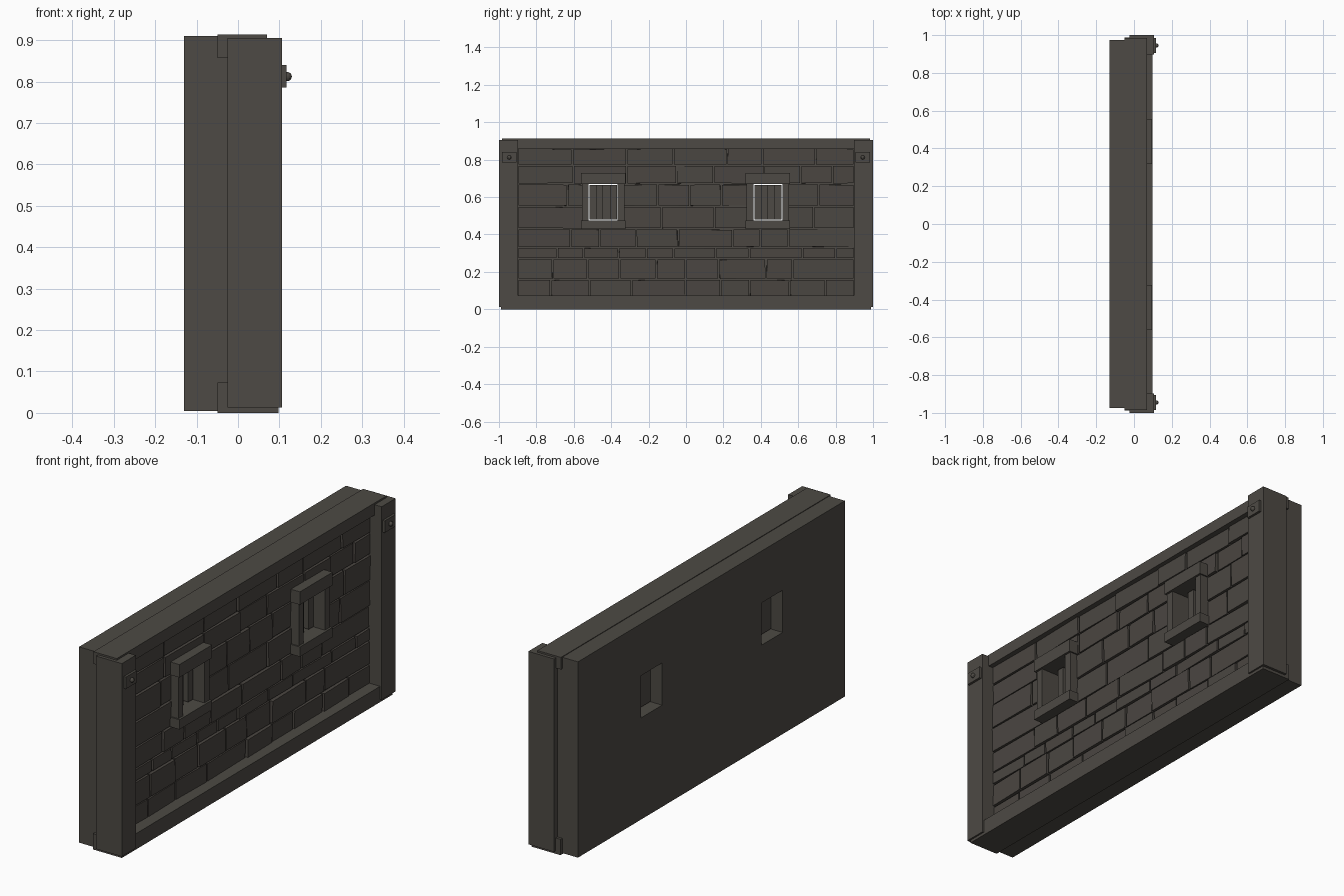
import bpy, bmesh, random
from mathutils import Matrix, Euler, Vector

if "Cube" in bpy.data.objects:
    bpy.data.objects.remove(bpy.data.objects["Cube"])

random.seed(4)


def material(name, color):
    m = bpy.data.materials.new(name)
    m.diffuse_color = (*color, 1)
    m.use_nodes = True
    m.node_tree.nodes["Principled BSDF"].inputs["Base Color"].default_value = m.diffuse_color
    return m


TRIM = material("dark warm grey", (0.075, 0.068, 0.058))
STONE = material("dark stone", (0.069, 0.061, 0.053))


def finish(bm, name, mat):
    bmesh.ops.recalc_face_normals(bm, faces=bm.faces)
    me = bpy.data.meshes.new(name)
    bm.to_mesh(me)
    bm.free()
    me.materials.append(mat)
    ob = bpy.data.objects.new(name, me)
    bpy.context.collection.objects.link(ob)
    return ob


def add_box(bm, lo, hi, tilt=(0, 0, 0)):
    lo, hi = Vector(lo), Vector(hi)
    mat = (Matrix.Translation((lo + hi) / 2) @ Euler(tilt).to_matrix().to_4x4()
           @ Matrix.Diagonal((*(hi - lo), 1)))
    bmesh.ops.create_cube(bm, size=1, matrix=mat)


def box(name, lo, hi, mat=TRIM):
    bm = bmesh.new()
    add_box(bm, lo, hi)
    return finish(bm, name, mat)


# wall slab: a grid of faces without the two window cells, extruded
BACK, FACE = -0.13, 0.034
ys = [-0.975, -0.52, -0.365, 0.36, 0.515, 0.975]
zs = [0.005, 0.475, 0.67, 0.91]
bm = bmesh.new()
grid = [[bm.verts.new((BACK, y, z)) for z in zs] for y in ys]
for i in range(5):
    for j in range(3):
        if j == 1 and i in (1, 3):
            continue
        bm.faces.new((grid[i][j], grid[i + 1][j], grid[i + 1][j + 1], grid[i][j + 1]))
ext = bmesh.ops.extrude_face_region(bm, geom=bm.faces[:], use_keep_orig=True)
bmesh.ops.translate(bm, vec=(FACE - BACK, 0, 0),
                    verts=[g for g in ext["geom"] if isinstance(g, bmesh.types.BMVert)])
finish(bm, "wall_slab", TRIM)

# stone blocks in courses, slightly tilted, leaving the windows open
rows = [0.07, 0.16, 0.27, 0.33, 0.43, 0.55, 0.67, 0.77, 0.86]
GAP = 0.004
bm = bmesh.new()
for z0, z1 in zip(rows, rows[1:]):
    if 0.42 < z0 < 0.66:
        spans = [(-0.9, -0.525), (-0.36, 0.355), (0.52, 0.9)]
    else:
        spans = [(-0.9, 0.9)]
    for a, b in spans:
        y = a
        while y < b - 0.01:
            end = y + random.uniform(0.14, 0.3)
            if end > b - 0.1:
                end = b
            tilt = (random.uniform(-0.01, 0.01), random.uniform(-0.03, 0.03),
                    random.uniform(-0.02, 0.02))
            add_box(bm, (0.015, y + GAP, z0 + GAP),
                    (0.046 + random.uniform(-0.003, 0.004), end - GAP, z1 - GAP), tilt)
            y = end
finish(bm, "stone_blocks", STONE)

# beams along the bottom and top
box("bottom_beam", (-0.05, -0.988, 0.0), (0.098, 0.988, 0.073))
box("top_beam", (-0.05, -0.985, 0.857), (0.07, 0.985, 0.913))

# end posts, each with a plate and a round bolt
for side, label in ((-1, "left"), (1, "right")):
    y0, y1 = sorted((side * 0.898, side * 1.0))
    box(label + "_post", (-0.025, y0, 0.013), (0.106, y1, 0.905))
    c = side * 0.945
    box(label + "_bolt_plate", (0.10, c - 0.04, 0.785), (0.117, c + 0.04, 0.84))
    bm = bmesh.new()
    bmesh.ops.create_uvsphere(bm, u_segments=12, v_segments=8, radius=0.011,
                              matrix=Matrix.Translation((0.119, c, 0.812)))
    finish(bm, label + "_bolt", TRIM)

# windows: frame boards, shutter panel and upright slats
for label, y0, y1 in (("left", -0.52, -0.365), ("right", 0.36, 0.515)):
    bm = bmesh.new()
    for z0, z1 in ((0.43, 0.475), (0.67, 0.73)):
        add_box(bm, (0.02, y0 - 0.042, z0), (0.094, y1 + 0.042, z1))
    for a, b in ((y0 - 0.036, y0), (y1, y1 + 0.036)):
        add_box(bm, (0.02, a, 0.475), (0.084, b, 0.67))
    finish(bm, label + "_window_frame", TRIM)
    box(label + "_shutter", (-0.075, y0 + 0.005, 0.48), (-0.03, y1 - 0.005, 0.665))
    bm = bmesh.new()
    w = (y1 - y0 - 0.01) / 4
    for k in range(4):
        a = y0 + 0.005 + k * w
        add_box(bm, (-0.035, a, 0.48), (0.0 + 0.03 * (k % 2), a + w, 0.665))
    finish(bm, label + "_window_slats", TRIM)
